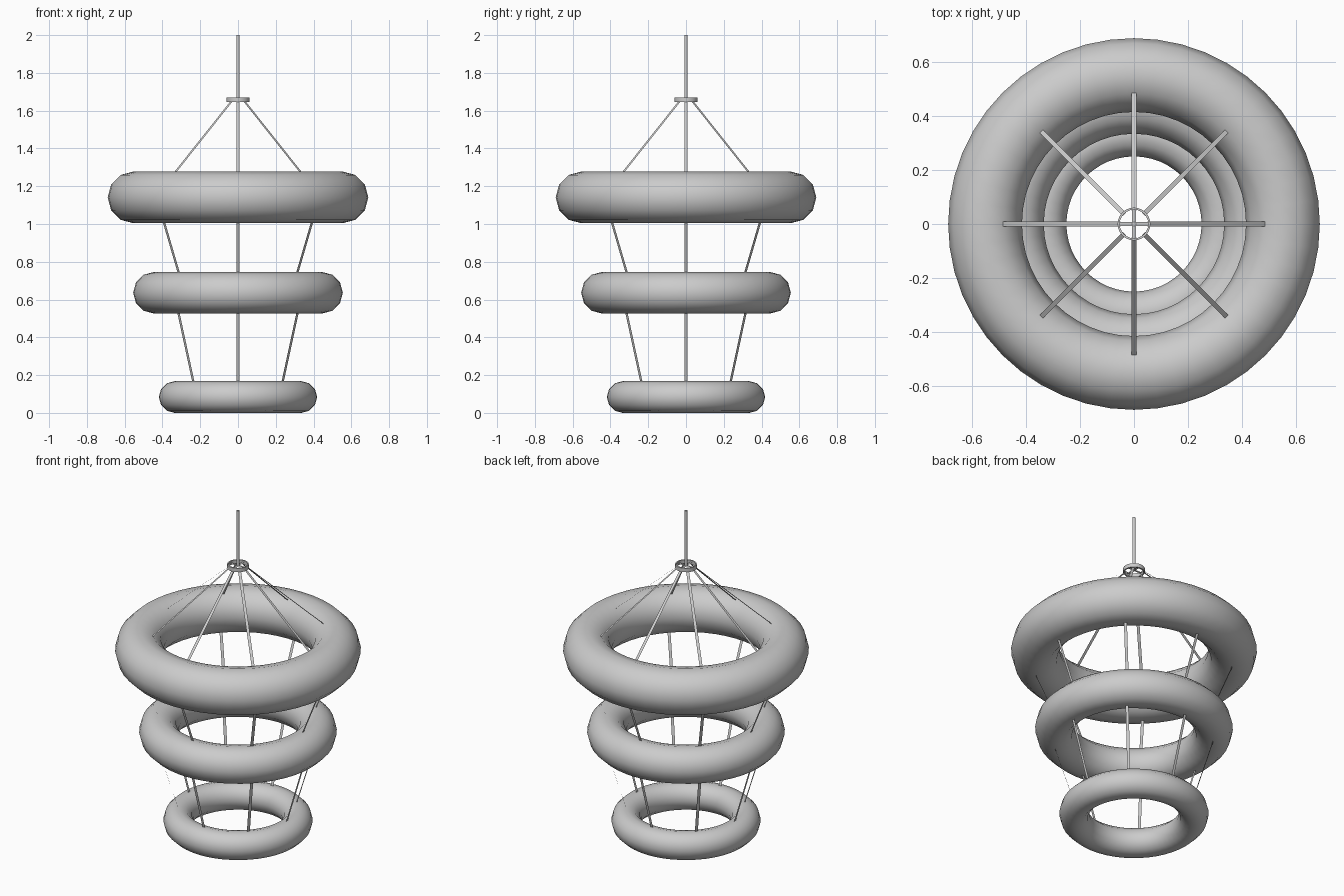
import bpy, bmesh, math
from mathutils import Vector, Matrix

if "Cube" in bpy.data.objects:
    bpy.data.objects.remove(bpy.data.objects["Cube"])


def finish(name, bm):
    mesh = bpy.data.meshes.new(name)
    bm.to_mesh(mesh)
    bm.free()
    obj = bpy.data.objects.new(name, mesh)
    bpy.context.collection.objects.link(obj)
    return obj


def ring(name, major, minor, z):
    bpy.ops.mesh.primitive_torus_add(major_radius=major, minor_radius=minor,
                                     major_segments=48, minor_segments=12,
                                     location=(0, 0, z))
    obj = bpy.context.object
    obj.name = name
    bpy.ops.object.shade_smooth()


def straps(name, start, end, width=0.017, count=8):
    """Flat strips between two (radius, z) points, repeated around the axis."""
    bm = bmesh.new()
    for i in range(count):
        turn = Matrix.Rotation(2 * math.pi * i / count, 3, 'Z')
        pts = [(start, -1), (end, -1), (end, 1), (start, 1)]
        bm.faces.new([bm.verts.new(turn @ Vector((p[0], s * width / 2, p[1])))
                      for p, s in pts])
    return finish(name, bm)


# Three tiers of fat rings
ring("top_ring", 0.553, 0.137, 1.141)
ring("middle_ring", 0.445, 0.11, 0.636)
ring("bottom_ring", 0.335, 0.084, 0.086 - 0.002)

# Flat hanging straps
straps("upper_straps", (0.05, 1.648), (0.495, 1.252))
straps("middle_straps", (0.553, 1.006), (0.445, 0.745))
straps("lower_straps", (0.445, 0.527), (0.335, 0.167))

# Open collar gathering the upper straps
bm = bmesh.new()
profile = [(0.061, 1.646), (0.061, 1.67), (0.053, 1.67), (0.053, 1.646)]
verts = [bm.verts.new((r, 0, z)) for r, z in profile]
edges = [bm.edges.new((verts[i], verts[(i + 1) % 4])) for i in range(4)]
bmesh.ops.spin(bm, geom=verts + edges, axis=(0, 0, 1), cent=(0, 0, 0),
               angle=2 * math.pi, steps=24)
bmesh.ops.remove_doubles(bm, verts=bm.verts, dist=1e-4)
bmesh.ops.recalc_face_normals(bm, faces=bm.faces)
collar = finish("collar", bm)
bpy.context.view_layer.objects.active = collar
collar.select_set(True)
bpy.ops.object.shade_smooth_by_angle(angle=math.radians(35))

# Cross bars inside the collar
straps("collar_cross", (0.0, 1.66), (0.056, 1.66), 0.014, 4)

# Suspension stem
bpy.ops.mesh.primitive_cylinder_add(vertices=8, radius=0.009, depth=0.342,
                                    location=(0, 0, 1.829))
bpy.context.object.name = "stem"
bpy.ops.object.shade_smooth_by_angle(angle=math.radians(50))
